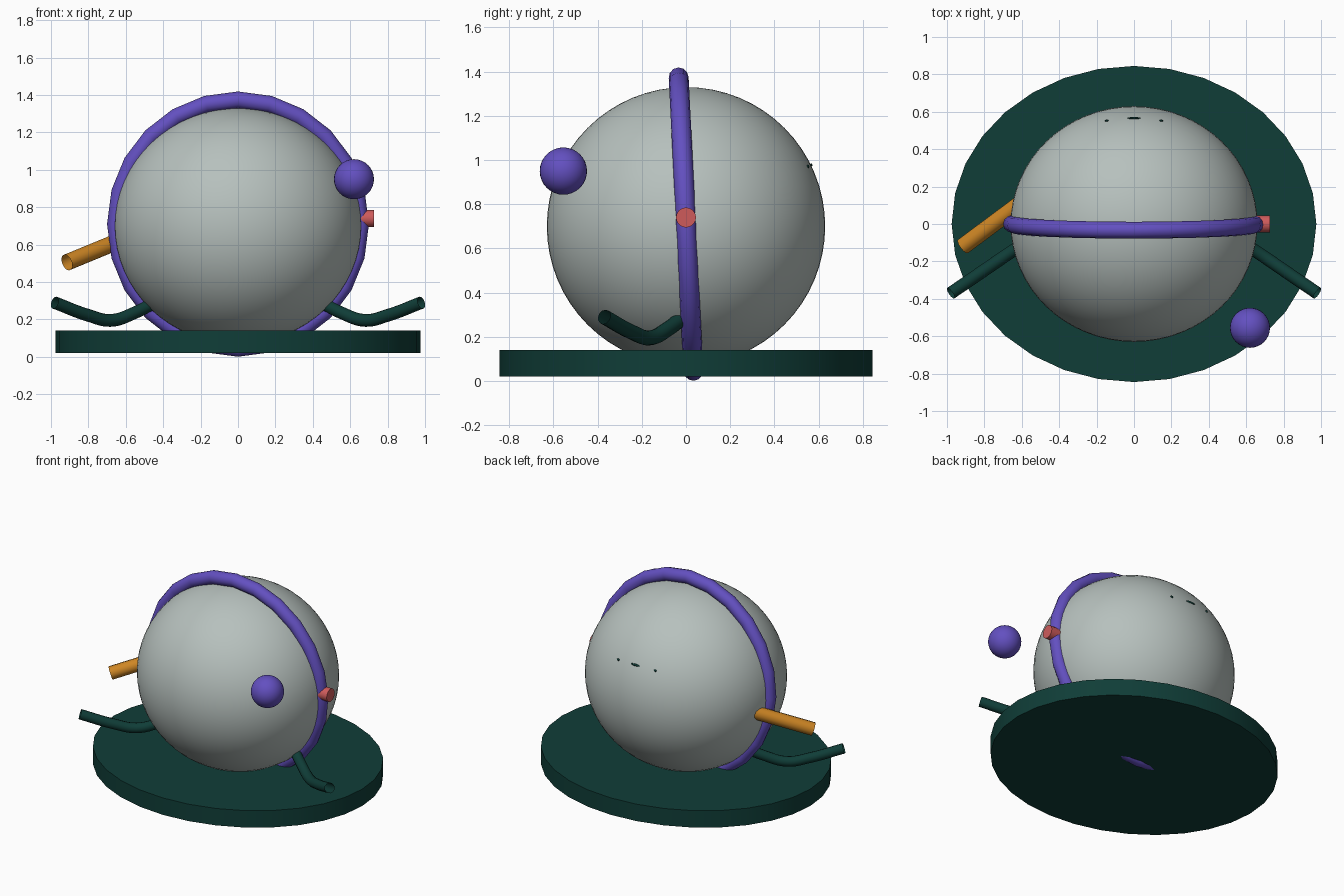
import bpy
import math
from mathutils import Vector

if "Cube" in bpy.data.objects:
    bpy.data.objects.remove(bpy.data.objects["Cube"])


def mat(name, r, g, b):
    m = bpy.data.materials.new(name)
    m.diffuse_color = (r, g, b, 1)
    m.use_nodes = True
    m.node_tree.nodes["Principled BSDF"].inputs["Base Color"].default_value = m.diffuse_color
    return m


GREY = mat("pale_grey", 0.47, 0.53, 0.51)
TEAL = mat("dark_teal", 0.005, 0.047, 0.039)
PURPLE = mat("purple", 0.125, 0.08, 0.53)
ORANGE = mat("orange", 0.62, 0.24, 0.018)
RED = mat("coral_red", 0.62, 0.105, 0.105)


def finish(name, material, scale=(1, 1, 1)):
    ob = bpy.context.object
    ob.name = name
    ob.scale = scale
    ob.data.materials.append(material)
    bpy.ops.object.transform_apply(location=False, rotation=False, scale=True)
    bpy.ops.object.shade_smooth_by_angle(angle=math.radians(40))
    return ob


def ball(name, material, loc, size, seg=32, rings=16):
    bpy.ops.mesh.primitive_uv_sphere_add(segments=seg, ring_count=rings, radius=1, location=loc)
    return finish(name, material, size)


def tube(name, material, points, radius):
    """Open-ended round tube swept along a smooth path."""
    cu = bpy.data.curves.new(name, 'CURVE')
    cu.dimensions = '3D'
    cu.bevel_depth = radius
    cu.bevel_resolution = 4
    cu.resolution_u = 6
    sp = cu.splines.new('BEZIER')
    sp.bezier_points.add(len(points) - 1)
    for bp, p in zip(sp.bezier_points, points):
        bp.co = p
        bp.handle_left_type = bp.handle_right_type = 'AUTO'
    ob = bpy.data.objects.new(name, cu)
    bpy.context.collection.objects.link(ob)
    bpy.ops.object.select_all(action='DESELECT')
    ob.select_set(True)
    bpy.context.view_layer.objects.active = ob
    bpy.ops.object.convert(target='MESH')
    return finish(name, material)


# Oval base disc
bpy.ops.mesh.primitive_cylinder_add(vertices=32, radius=1, depth=0.12, location=(0, 0, 0.08))
finish("base", TEAL, (0.975, 0.845, 1))

# Round body
ball("body", GREY, (0, 0, 0.70), (0.66, 0.63, 0.63), 64, 32)

# Slightly tilted hoop around the body
bpy.ops.mesh.primitive_torus_add(major_segments=24, minor_segments=12, major_radius=0.655,
                                 minor_radius=0.045, location=(0, 0, 0.71),
                                 rotation=(math.pi / 2 + 0.05, 0, 0))
finish("hoop", PURPLE, (1, 1.014, 1))

# Floating ball
ball("floating_ball", PURPLE, (0.62, -0.555, 0.95), (0.107,) * 3)

# Button on the side of the hoop
bpy.ops.mesh.primitive_cylinder_add(vertices=24, radius=0.045, depth=0.105,
                                    location=(0.675, 0, 0.74), rotation=(0, math.pi / 2, 0))
finish("side_button", RED)

# Straight pipe on the left
start = Vector((-0.915, -0.12, 0.505))
tube("side_pipe", ORANGE, [start, start + Vector((0.34, 0.253, 0.14))], 0.045)

# Mirrored bent feet
for side, s in (("left", -1), ("right", 1)):
    path = [(0.43, 0.0, 0.30), (0.55, -0.08, 0.237), (0.68, -0.165, 0.195),
            (0.80, -0.247, 0.222), (0.98, -0.37, 0.29)]
    tube(side + "_foot", TEAL, [(s * x, y, z) for x, y, z in path], 0.034)

# Small dark marks on the back of the body
for x, w in ((-0.145, 0.01), (0, 0.037), (0.145, 0.01)):
    y = 0.566 if x == 0 else 0.552
    z = 0.70 + 0.63 * math.sqrt(1 - (x / 0.66) ** 2 - (y / 0.63) ** 2)
    ball("back_mark", TEAL, (x, y, z), (w, 0.006, 0.008), 12, 6)
